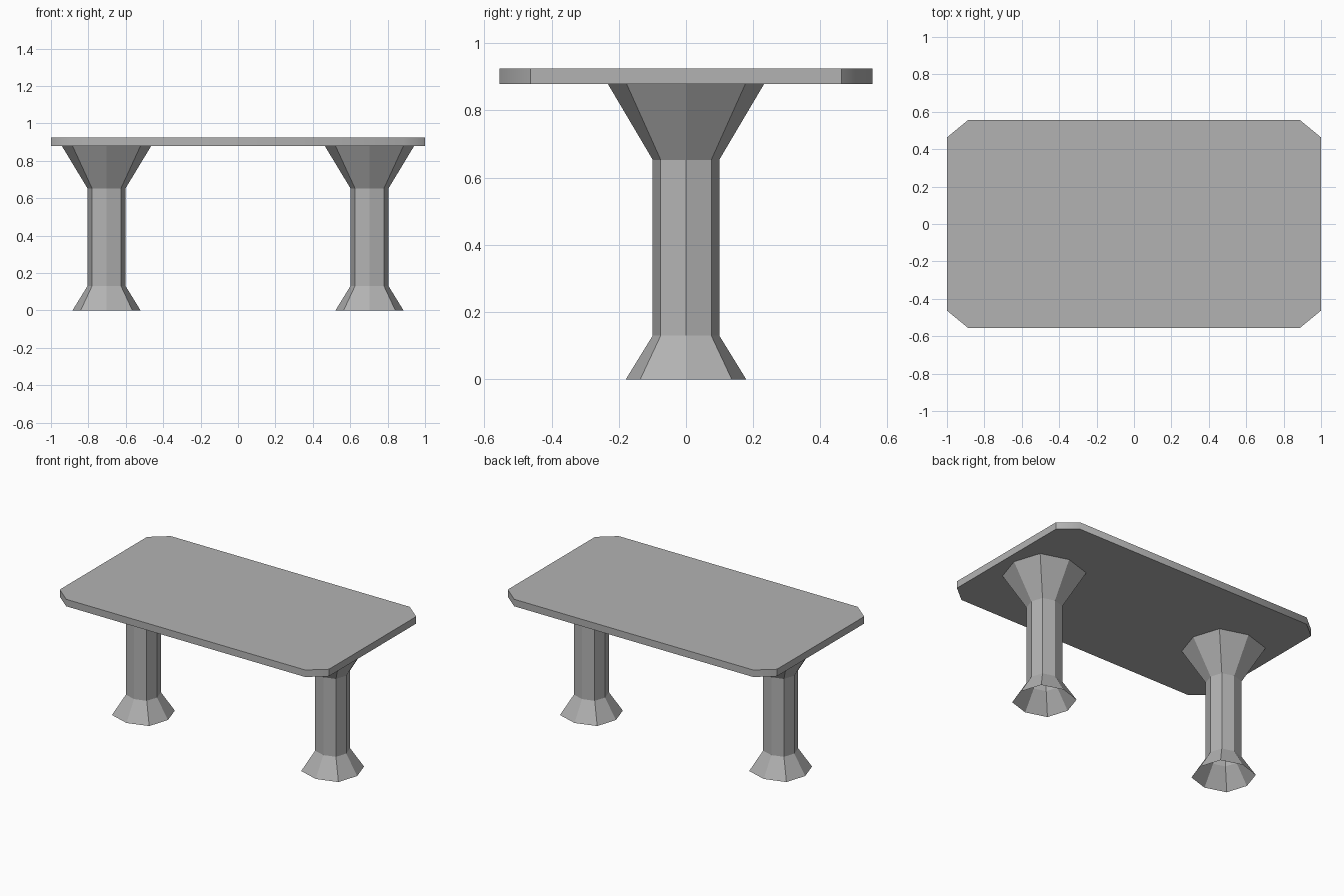
import bpy, bmesh, math

if "Cube" in bpy.data.objects:
    bpy.data.objects.remove(bpy.data.objects["Cube"])

# Dark grey finish shared by all parts
grey = bpy.data.materials.new("dark_grey")
grey.diffuse_color = (0.45, 0.45, 0.45, 1)
grey.use_nodes = True
grey.node_tree.nodes["Principled BSDF"].inputs["Base Color"].default_value = grey.diffuse_color


def finish(bm, name):
    bmesh.ops.recalc_face_normals(bm, faces=bm.faces)
    mesh = bpy.data.meshes.new(name)
    bm.to_mesh(mesh)
    bm.free()
    mesh.materials.append(grey)
    obj = bpy.data.objects.new(name, mesh)
    bpy.context.collection.objects.link(obj)
    return obj


# Table top: rectangle with cut corners, extruded upwards
bm = bmesh.new()
outline = [(1, 0.463), (0.888, 0.555), (-0.888, 0.555), (-1, 0.463),
           (-1, -0.463), (-0.888, -0.555), (0.888, -0.555), (1, -0.463)]
face = bm.faces.new([bm.verts.new((x, y, 0.878)) for x, y in outline])
top = bmesh.ops.extrude_face_region(bm, geom=[face], use_keep_orig=True)
bmesh.ops.translate(bm, vec=(0, 0, 0.047),
                    verts=[v for v in top["geom"] if isinstance(v, bmesh.types.BMVert)])
table_top = finish(bm, "table_top")
# Soften only the shallow corner edges of the rim
table_top.data.shade_smooth()
table_top.data.set_sharp_from_angle(angle=math.radians(45))

# Pedestals: eight-sided squarish shell, flared at both ends, open underneath
D = 0.76
SECTION = [(1, 0), (D, D), (0, 1), (-D, D), (-1, 0), (-D, -D), (0, -1), (D, -D)]
PROFILE = [(0.182, 0.179, 0), (0.102, 0.099, 0.13),
           (0.102, 0.099, 0.653), (0.238, 0.232, 0.878)]  # x radius, y radius, z


def pedestal(name, cx):
    bm = bmesh.new()
    rings = [[bm.verts.new((cx + rx * x, ry * y, z)) for x, y in SECTION]
             for rx, ry, z in PROFILE]
    for a, b in zip(rings, rings[1:]):
        for i in range(8):
            j = (i + 1) % 8
            bm.faces.new((a[i], a[j], b[j], b[i]))
    finish(bm, name)


pedestal("left_pedestal", -0.703)
pedestal("right_pedestal", 0.703)
